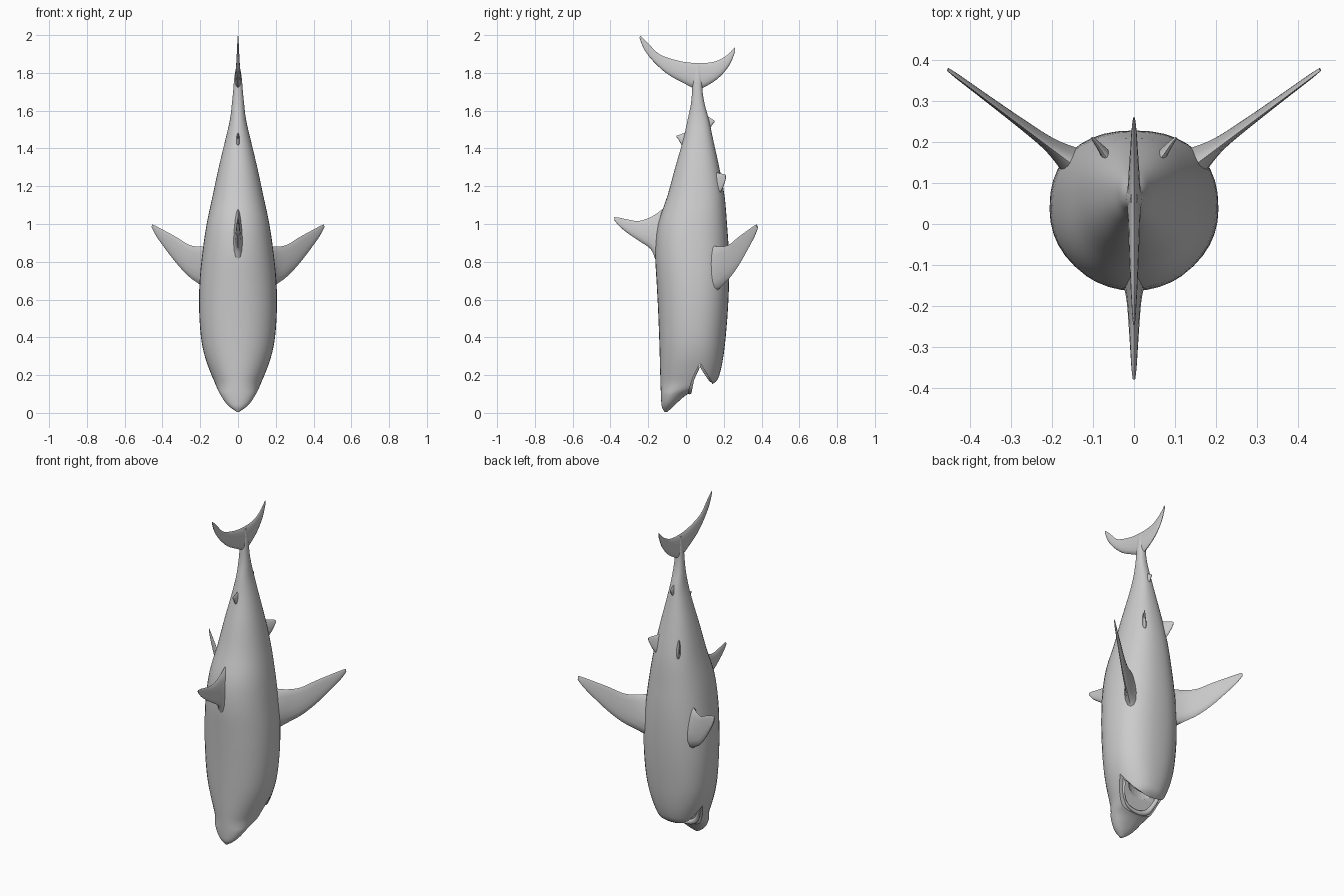
import bpy, bmesh
from math import cos, sin, pi
from mathutils import Vector


def smooth_path(rows, steps=4):
    """Catmull-Rom interpolation of equally long number rows."""
    rows = [Vector(r) for r in rows]
    out = []
    for i in range(len(rows) - 1):
        a, b = rows[max(i - 1, 0)], rows[i]
        c, d = rows[i + 1], rows[min(i + 2, len(rows) - 1)]
        for k in range(steps):
            t = k / steps
            out.append(0.5 * (2 * b + (c - a) * t + (2 * a - 5 * b + 4 * c - d) * t * t
                              + (3 * b - a - 3 * c + d) * t ** 3))
    return out + [rows[-1]]


def finish(name, bm, angle=60):
    bmesh.ops.recalc_face_normals(bm, faces=bm.faces[:])
    me = bpy.data.meshes.new(name)
    bm.to_mesh(me)
    bm.free()
    ob = bpy.data.objects.new(name, me)
    bpy.context.collection.objects.link(ob)
    shade(ob, angle)
    return ob


def shade(ob, angle):
    bpy.ops.object.select_all(action='DESELECT')
    ob.select_set(True)
    bpy.context.view_layer.objects.active = ob
    bpy.ops.object.shade_smooth_by_angle(angle=angle * pi / 180)


def loft(name, rings):
    bm = bmesh.new()
    loops = [[bm.verts.new(p) for p in ring] for ring in rings]
    for r, s in zip(loops, loops[1:]):
        for i in range(len(r)):
            j = (i + 1) % len(r)
            bm.faces.new((r[i], r[j], s[j], s[i]))
    bm.faces.new(loops[0])
    bm.faces.new(loops[-1])
    return finish(name, bm)


def fin(name, sections, normal, n=14):
    """Sections run root to tip: leading point, trailing point, half thickness."""
    normal = Vector(normal).normalized()
    rings = []
    for row in smooth_path([(*a, *b, t) for a, b, t in sections], 3):
        lead, trail, t = Vector(row[0:3]), Vector(row[3:6]), row[6]
        mid, half = (lead + trail) / 2, (lead - trail) / 2
        rings.append([mid + half * cos(2 * pi * k / n)
                      + normal * t * sin(2 * pi * k / n) * (0.75 + 0.25 * cos(2 * pi * k / n))
                      for k in range(n)])
    return loft(name, rings)


def mid_fin(name, rows):
    """Fin in the centre plane; rows are lead y, z, trail y, z, half thickness."""
    return fin(name, [((0, a, b), (0, c, d), t) for a, b, c, d, t in rows], (1, 0, 0))


def pair(name, sections, normal):
    for side, s in (("right", 1), ("left", -1)):
        flip = [((a[0] * s, a[1], a[2]), (b[0] * s, b[1], b[2]), t) for a, b, t in sections]
        fin(side + "_" + name, flip, (normal[0] * s, normal[1], normal[2]))


# Body: height, back y, belly y, half width
stations = [(0.005, -0.114, -0.100, 0.006), (0.03, -0.127, -0.070, 0.042),
            (0.06, -0.131, -0.040, 0.070), (0.10, -0.133, 0.010, 0.095),
            (0.13, -0.134, 0.090, 0.110), (0.165, -0.135, 0.158, 0.125),
            (0.22, -0.137, 0.182, 0.148), (0.30, -0.139, 0.198, 0.176),
            (0.40, -0.142, 0.210, 0.196), (0.55, -0.148, 0.222, 0.206),
            (0.70, -0.156, 0.228, 0.203), (0.85, -0.163, 0.227, 0.188),
            (1.00, -0.148, 0.217, 0.166), (1.15, -0.098, 0.204, 0.134),
            (1.30, -0.057, 0.176, 0.102), (1.45, -0.014, 0.143, 0.066),
            (1.55, 0.008, 0.122, 0.043), (1.63, 0.025, 0.100, 0.033),
            (1.70, 0.032, 0.088, 0.026), (1.78, 0.035, 0.085, 0.019),
            (1.84, 0.045, 0.078, 0.008)]
N = 40
rings = []
for z, back, belly, w in smooth_path(stations, 3):
    yc, h = (back + belly) / 2, (belly - back) / 2
    ring = []
    for k in range(N):
        c, s = cos(2 * pi * k / N), sin(2 * pi * k / N)
        e = 0.85 if s > 0 else 0.95
        ring.append((w * abs(c) ** e * (1 if c > 0 else -1),
                     yc + h * abs(s) ** e * (1 if s > 0 else -1), z))
    rings.append(ring)
body = loft("body", rings)

# Open mouth: a wedge across the head and a rounded throat
wedge = [(0.012, -0.05), (0.014, 0.115), (0.037, 0.19), (0.074, 0.265),
         (0.137, 0.164), (0.15, -0.05)]
cutters = [loft("mouth_cutter", [[(x, y, z) for y, z in wedge] for x in (-0.3, 0.3)])]
bpy.ops.mesh.primitive_uv_sphere_add(segments=24, ring_count=14, radius=1,
                                     location=(0, 0.075, 0.25))
throat = bpy.context.object
throat.name = "throat_cutter"
throat.scale = (0.095, 0.045, 0.13)
cutters.append(throat)
bpy.context.view_layer.update()
for c in cutters:
    c.hide_render = True
    bpy.context.view_layer.objects.active = body
    m = body.modifiers.new("mouth", 'BOOLEAN')
    m.operation = 'DIFFERENCE'
    m.object = c
    bpy.ops.object.modifier_apply(modifier=m.name)
    bpy.data.objects.remove(c)
shade(body, 40)

# Gums: rounded strips around each jaw
for name, pts in (("upper_gum", [(0.125, 0.062, 0.24), (0.105, 0.035, 0.18),
                                 (0.07, 0.024, 0.13), (0, 0.020, 0.110)]),
                  ("lower_gum", [(0.125, 0.082, 0.25), (0.11, 0.105, 0.213),
                                 (0.075, 0.128, 0.18), (0, 0.138, 0.172)])):
    pts = pts + [(-x, y, z) for x, y, z in pts[-2::-1]]
    path = smooth_path(pts, 4)
    fwd = Vector((0, 0.010, 0.0))
    loft(name, [[p + Vector((0.009 * cos(a), 0.010 * sin(a), 0.012 * cos(a)))
                 for a in [2 * pi * k / 8 for k in range(8)]] for p in path])

# Dorsal fin
mid_fin("dorsal_fin", [(-0.10, 0.74, -0.08, 1.12, 0.055), (-0.155, 0.80, -0.135, 1.07, 0.034),
                       (-0.185, 0.865, -0.19, 1.035, 0.023), (-0.24, 0.905, -0.25, 1.016, 0.017),
                       (-0.30, 0.945, -0.31, 1.024, 0.012), (-0.35, 0.985, -0.355, 1.034, 0.008),
                       (-0.378, 1.018, -0.380, 1.036, 0.004)])

# Second dorsal and anal fins
mid_fin("second_dorsal_fin", [(0.01, 1.37, 0.01, 1.49, 0.02), (-0.022, 1.415, -0.015, 1.48, 0.011),
                              (-0.040, 1.448, -0.035, 1.472, 0.007),
                              (-0.050, 1.460, -0.050, 1.468, 0.003)])
mid_fin("anal_fin", [(0.105, 1.46, 0.10, 1.59, 0.02), (0.128, 1.505, 0.118, 1.568, 0.011),
                     (0.142, 1.530, 0.138, 1.556, 0.007), (0.151, 1.540, 0.150, 1.548, 0.003)])

# Tail fin, swept from the upper lobe tip to the lower lobe tip
mid_fin("tail_fin", [(-0.246, 1.985, -0.243, 1.997, 0.003), (-0.222, 1.925, -0.205, 1.962, 0.006),
                     (-0.172, 1.860, -0.15, 1.905, 0.010), (-0.10, 1.795, -0.09, 1.878, 0.014),
                     (-0.02, 1.750, -0.01, 1.858, 0.018), (0.06, 1.715, 0.06, 1.852, 0.021),
                     (0.125, 1.740, 0.12, 1.854, 0.017), (0.185, 1.785, 0.17, 1.866, 0.012),
                     (0.232, 1.845, 0.22, 1.896, 0.008), (0.260, 1.912, 0.258, 1.935, 0.003)])

# Pectoral fins
pec = [(0.13, 0.62, 0.89, 0.06), (0.17, 0.655, 0.882, 0.037), (0.21, 0.685, 0.880, 0.022),
       (0.26, 0.722, 0.890, 0.016), (0.32, 0.785, 0.927, 0.012), (0.38, 0.862, 0.960, 0.009),
       (0.43, 0.932, 0.987, 0.007), (0.455, 0.978, 0.998, 0.004)]
pair("pectoral_fin", [((x, 0.172 + 0.73 * (x - 0.17), a), (x, 0.160 + 0.75 * (x - 0.17), b), t)
                      for x, a, b, t in pec], (-0.6, 0.8, 0))

# Pelvic fins
pair("pelvic_fin", [((0.055, 0.155, 1.13), (0.055, 0.145, 1.28), 0.022),
                    ((0.080, 0.187, 1.175), (0.078, 0.178, 1.268), 0.012),
                    ((0.095, 0.203, 1.215), (0.093, 0.199, 1.265), 0.007),
                    ((0.103, 0.212, 1.245), (0.103, 0.211, 1.260), 0.003)], (-0.8, 0.6, 0))
